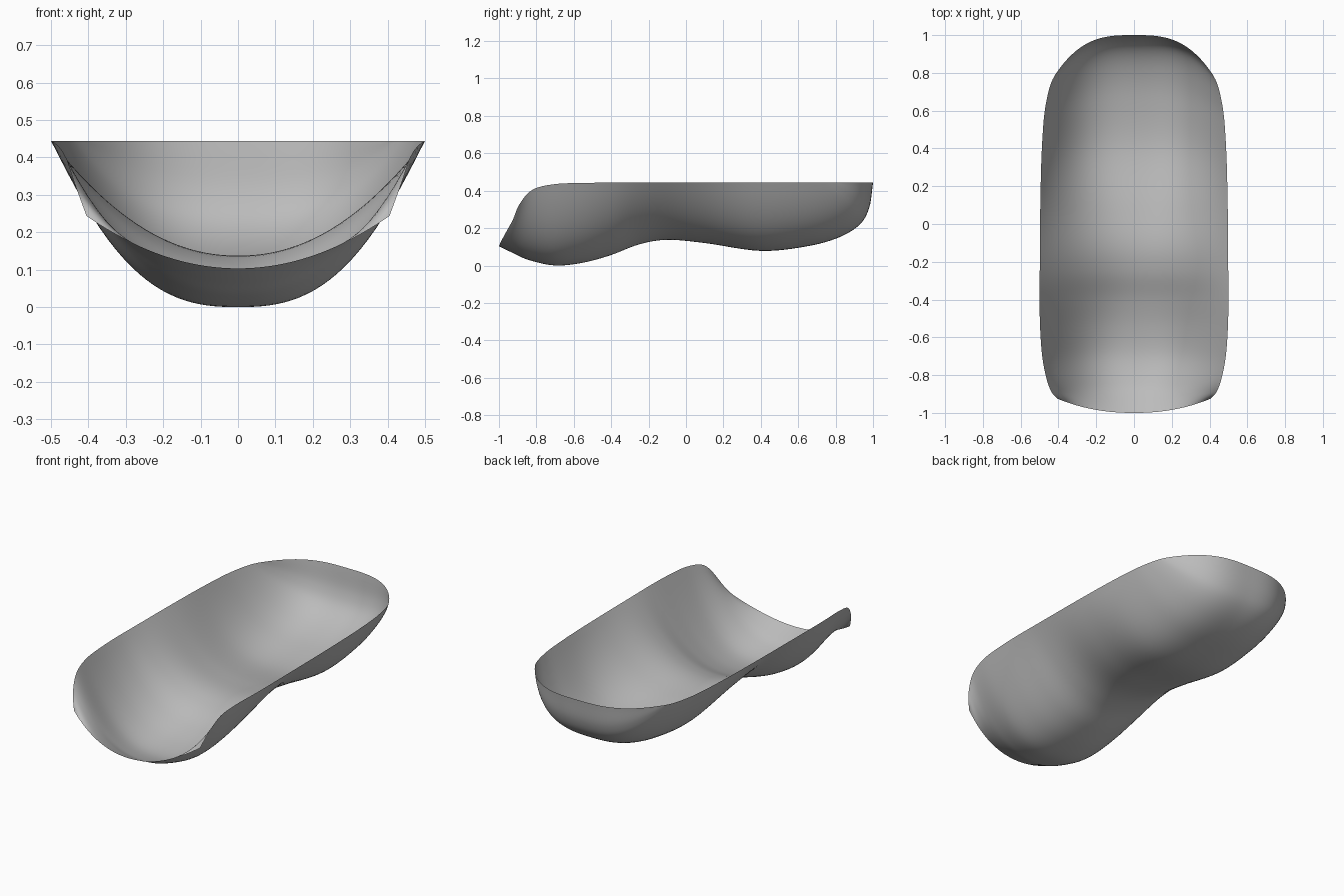
import bpy

if "Cube" in bpy.data.objects:
    bpy.data.objects.remove(bpy.data.objects["Cube"])

# Stations: floor y, floor z, rim x, rim y, rim z, section power, sweep power
STATIONS = [
    (-1.00, .105, .405, -.925, .245, 2.0, 2.2),
    (-.92, .066, .436, -.890, .330, 2.2, 2.2),
    (-.84, .031, .463, -.820, .407, 2.4, 2.2),
    (-.70, .002, .486, -.700, .437, 2.6, 2.2),
    (-.55, .017, .497, -.550, .443, 2.5, 2.2),
    (-.40, .058, .500, -.400, .445, 2.3, 2.2),
    (-.25, .115, .499, -.250, .445, 2.1, 2.2),
    (-.10, .139, .498, -.100, .445, 2.1, 2.2),
    (.10, .122, .496, .100, .445, 2.4, 2.2),
    (.40, .080, .490, .350, .445, 2.9, 2.4),
    (.65, .105, .478, .550, .445, 3.0, 2.6),
    (.82, .153, .462, .660, .445, 3.0, 2.8),
    (.93, .222, .443, .735, .445, 3.0, 3.0),
    (.98, .312, .423, .780, .445, 3.0, 3.0),
    (1.00, .445, .400, .815, .445, 3.0, 3.0),
]
STEPS, HALF = 6, 24


def spline(a, b, c, d, t):
    """Smooth interpolation from b to c."""
    return b + .5 * t * (c - a + t * (2*a - 5*b + 4*c - d + t * (3*(b - c) + d - a)))


def smooth_rows(keys):
    rows = []
    for i in range(len(keys) - 1):
        b, c = keys[i], keys[i + 1]
        a = keys[i - 1] if i else [2*p - q for p, q in zip(b, c)]
        d = keys[i + 2] if i + 2 < len(keys) else [2*q - p for p, q in zip(b, c)]
        for k in range(STEPS):
            rows.append([spline(*v, k / STEPS) for v in zip(a, b, c, d)])
    rows.append(list(keys[-1]))
    return rows


# Loft the curved cross sections into one open sheet
verts, faces = [], []
rows = smooth_rows(STATIONS)
for yc, zc, xr, yr, zr, p, q in rows:
    for k in range(-HALF, HALF + 1):
        s = abs(k) / HALF
        verts.append((xr * k / HALF, yc + (yr - yc) * s**q, zc + (zr - zc) * s**p))
low = min(v[2] for v in verts)
verts = [(x, y, z - low) for x, y, z in verts]

n = 2 * HALF + 1
for r in range(len(rows) - 1):
    for k in range(n - 1):
        a = r * n + k
        faces.append((a, a + 1, a + n + 1, a + n))

mesh = bpy.data.meshes.new("scoop_shell")
mesh.from_pydata(verts, [], faces)
mesh.shade_smooth()
shell = bpy.data.objects.new("scoop_shell", mesh)
bpy.context.collection.objects.link(shell)

# Single grey finish
grey = bpy.data.materials.new("plain grey")
grey.diffuse_color = (.5, .5, .5, 1)
grey.use_nodes = True
grey.node_tree.nodes["Principled BSDF"].inputs["Base Color"].default_value = grey.diffuse_color
mesh.materials.append(grey)
